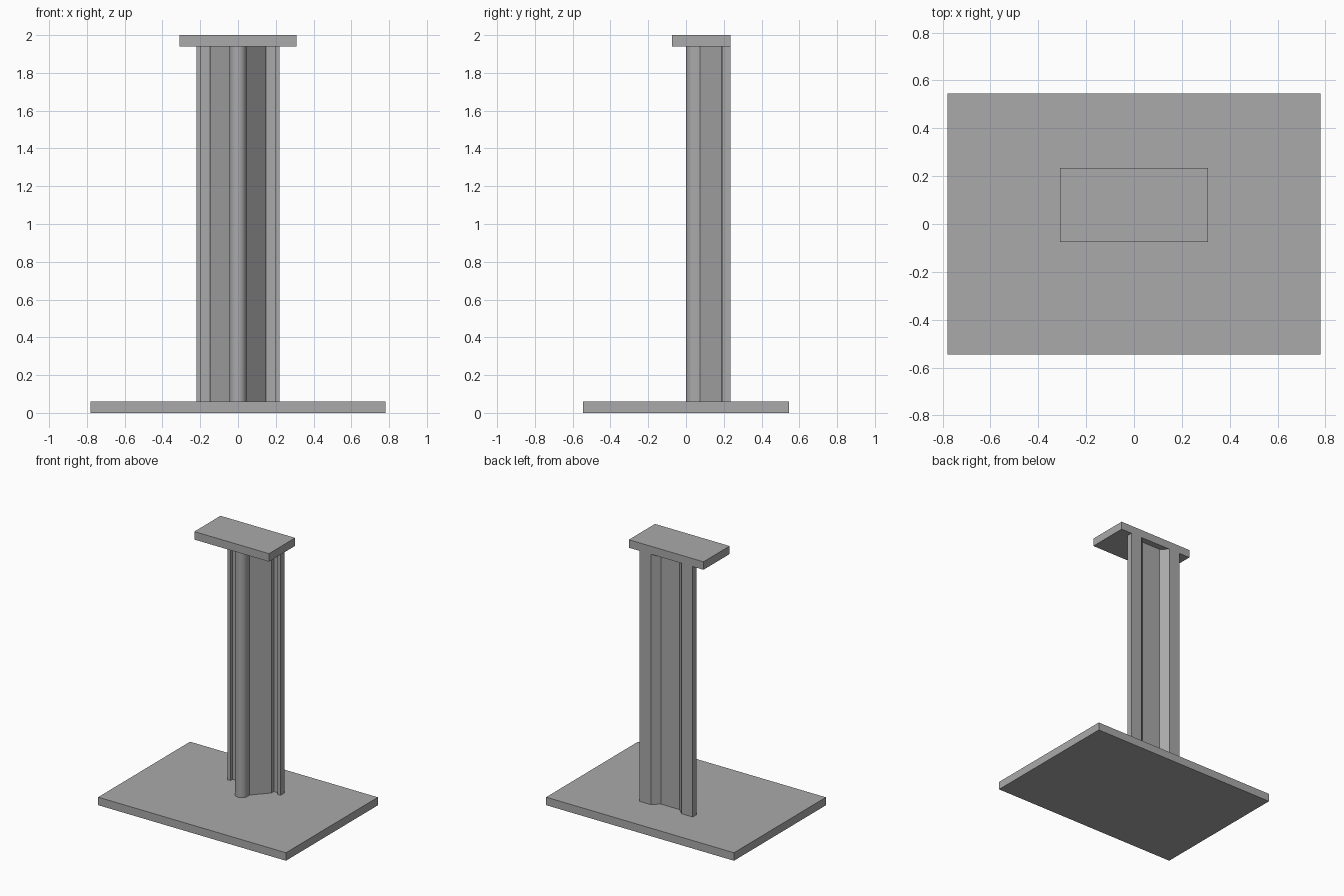
import bpy, bmesh, math

cube = bpy.data.objects.get("Cube")
if cube:
    bpy.data.objects.remove(cube, do_unlink=True)

grey = bpy.data.materials.new("plain grey")
grey.use_nodes = True
grey.diffuse_color = (0.4, 0.4, 0.4, 1)
grey.node_tree.nodes["Principled BSDF"].inputs["Base Color"].default_value = (0.4, 0.4, 0.4, 1)


def extrude_outline(name, outline, bottom, top):
    """Solid prism from a closed outline in the ground plane."""
    bm = bmesh.new()
    face = bm.faces.new([bm.verts.new((x, y, bottom)) for x, y in outline])
    result = bmesh.ops.extrude_face_region(bm, geom=[face])
    verts = [v for v in result["geom"] if isinstance(v, bmesh.types.BMVert)]
    bmesh.ops.translate(bm, verts=verts, vec=(0, 0, top - bottom))
    bmesh.ops.recalc_face_normals(bm, faces=bm.faces)
    mesh = bpy.data.meshes.new(name)
    bm.to_mesh(mesh)
    bm.free()
    mesh.materials.append(grey)
    obj = bpy.data.objects.new(name, mesh)
    bpy.context.collection.objects.link(obj)
    return obj


def rectangle(half_width, front, back):
    return [(-half_width, front), (half_width, front), (half_width, back), (-half_width, back)]


# Base and top plates
extrude_outline("base_plate", rectangle(0.78, -0.545, 0.545), 0, 0.06)
extrude_outline("top_plate", rectangle(0.31, -0.075, 0.235), 1.94, 2)

# Column: rounded nose, sloping sides, lipped flanges and a shallow back channel
radius = 0.045
nose = [(radius * math.sin(a), radius - radius * math.cos(a))
        for a in (math.pi / 2 * i / 10 for i in range(11))]
side = nose + [(0.045, 0.073), (0.147, 0.187), (0.147, 0.215), (0.195, 0.215),
               (0.195, 0.19), (0.22, 0.19), (0.22, 0.235), (0.128, 0.235), (0.078, 0.188)]
mirrored = [(-x, y) for x, y in reversed(side[1:])]
column = extrude_outline("column", side + mirrored, 0.06, 1.94)

# Smooth the nose, keep the other edges sharp
bpy.ops.object.select_all(action="DESELECT")
column.select_set(True)
bpy.context.view_layer.objects.active = column
bpy.ops.object.shade_smooth_by_angle(angle=math.radians(25))
